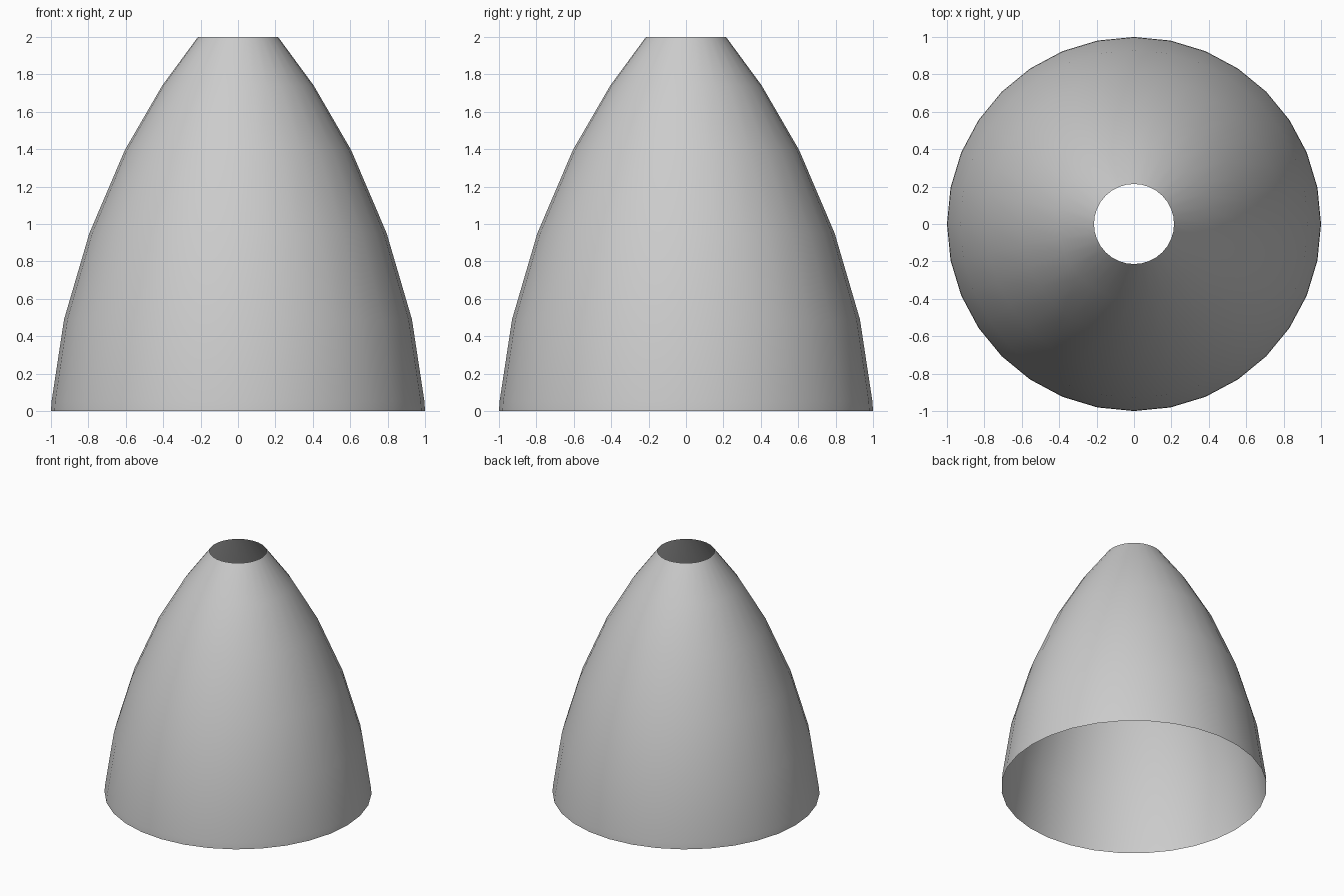
import bpy, bmesh
from math import cos, sin, tau

if "Cube" in bpy.data.objects:
    bpy.data.objects.remove(bpy.data.objects["Cube"])

SIDES = 32
# Open shell profile: radius, height
PROFILE = [(1.0, 0.0), (0.997, 0.05), (0.93, 0.49), (0.795, 0.95),
           (0.605, 1.395), (0.405, 1.74), (0.214, 2.0)]

# Bell-shaped shell, open at both ends
bm = bmesh.new()
rings = [[bm.verts.new((r * cos(tau * i / SIDES), r * sin(tau * i / SIDES), z))
          for i in range(SIDES)] for r, z in PROFILE]
for lower, upper in zip(rings, rings[1:]):
    for i in range(SIDES):
        j = (i + 1) % SIDES
        face = bm.faces.new((lower[i], lower[j], upper[j], upper[i]))
        face.smooth = True

mesh = bpy.data.meshes.new("bell_shell")
bm.to_mesh(mesh)
bm.free()
shell = bpy.data.objects.new("bell_shell", mesh)
bpy.context.collection.objects.link(shell)
